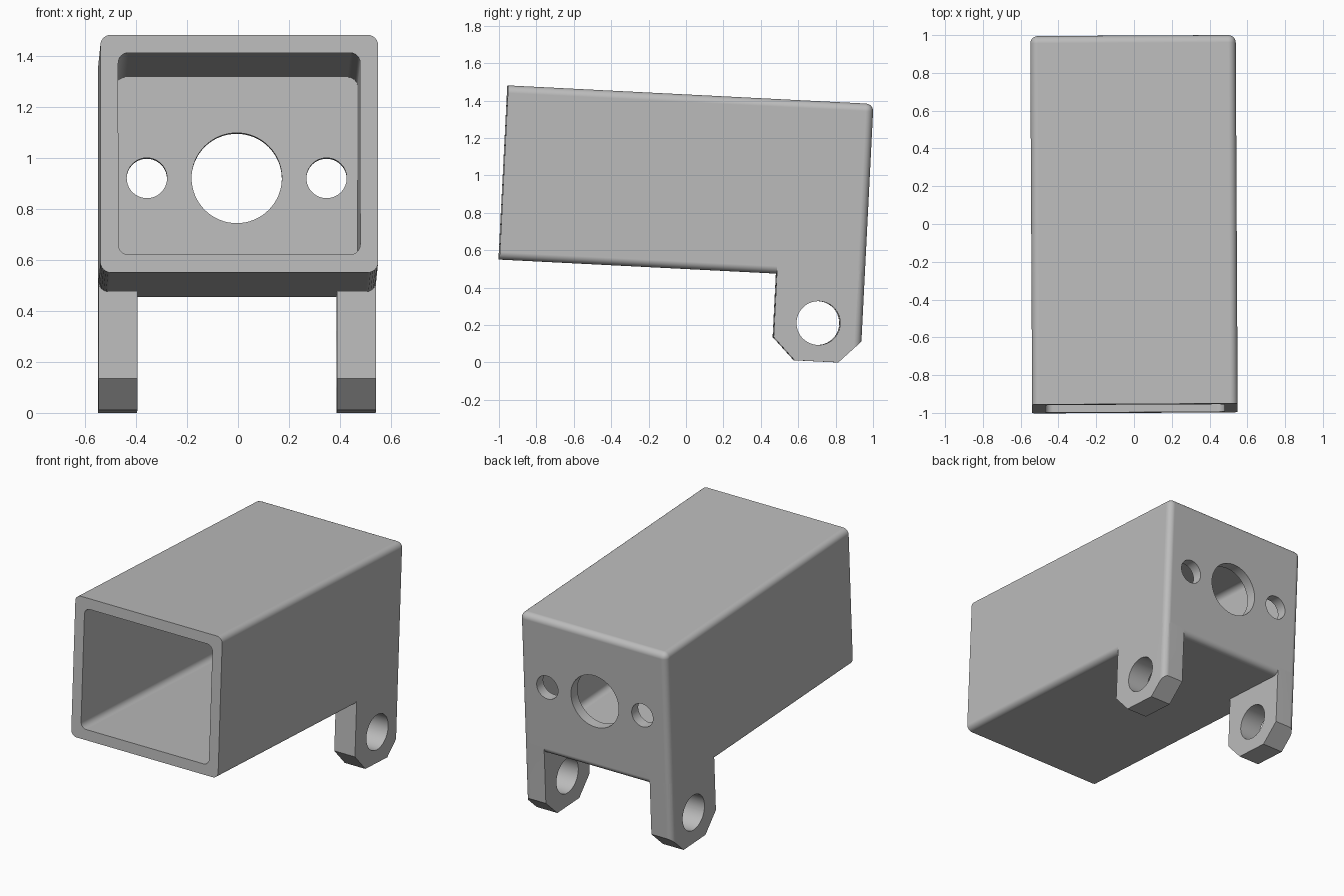
import bpy, bmesh, math
from mathutils import Matrix, Vector

cube = bpy.data.objects.get("Cube")
if cube:
    bpy.data.objects.remove(cube, do_unlink=True)

HALF_W, LENGTH, HEIGHT = 0.544, 1.955, 0.932
WALL, FILLET, LEG_T = 0.07, 0.04, 0.153
LEG_Y, MID_Z = 1.72, HEIGHT / 2

grey = bpy.data.materials.new("plain_grey")
grey.use_nodes = True
colour = (0.5, 0.5, 0.5, 1)
grey.diffuse_color = colour
grey.node_tree.nodes["Principled BSDF"].inputs["Base Color"].default_value = colour


def finish(name, bm):
    bmesh.ops.recalc_face_normals(bm, faces=bm.faces)
    mesh = bpy.data.meshes.new(name)
    bm.to_mesh(mesh)
    bm.free()
    mesh.materials.append(grey)
    ob = bpy.data.objects.new(name, mesh)
    bpy.context.collection.objects.link(ob)
    return ob


def bevel(bm, rule):
    edges = [e for e in bm.edges if rule(*[v.co for v in e.verts])]
    bmesh.ops.bevel(bm, geom=edges, offset=FILLET, segments=6, profile=0.5, affect='EDGES')


def rounded_box(name, lo, hi, rule):
    bm = bmesh.new()
    lo, hi = Vector(lo), Vector(hi)
    size = hi - lo
    bmesh.ops.create_cube(bm, size=1, matrix=Matrix.Translation((lo + hi) / 2) @ Matrix.Diagonal((*size, 1)))
    bevel(bm, rule)
    return finish(name, bm)


def cylinder(name, centre, radius, depth, axis):
    bm = bmesh.new()
    turn = Matrix.Rotation(math.pi / 2, 4, axis)
    bmesh.ops.create_cone(bm, cap_ends=True, segments=64, radius1=radius, radius2=radius,
                          depth=depth, matrix=Matrix.Translation(centre) @ turn)
    return finish(name, bm)


def leg(name, side):
    # Chamfered side profile, extruded across the leg thickness
    h, c, low, top = 0.235, 0.118, -0.458, 0.055
    profile = [(-h, top), (-h, low + c), (-h + c, low), (h - c, low), (h, low + c), (h, top)]
    bm = bmesh.new()
    face = bm.faces.new([bm.verts.new((side * HALF_W, LEG_Y + y, z)) for y, z in profile])
    ext = bmesh.ops.extrude_face_region(bm, geom=[face])
    moved = [g for g in ext["geom"] if isinstance(g, bmesh.types.BMVert)]
    bmesh.ops.translate(bm, verts=moved, vec=(-side * LEG_T, 0, 0))
    # Round the outer rear upright edge
    bevel(bm, lambda a, b: min(a.y, b.y) > LEG_Y + h - 0.001
          and min(a.x * side, b.x * side) > HALF_W - 0.001)
    return finish(name, bm)


# Box housing: rounded everywhere but the open front rim
housing = rounded_box("housing", (-HALF_W, 0, 0), (HALF_W, LENGTH, HEIGHT),
                      lambda a, b: max(a.y, b.y) > 0.01)

# Mounting legs, the cavity and the round holes
parts = [(leg("right_leg", -1), 'UNION'), (leg("left_leg", 1), 'UNION')]
parts.append((rounded_box("cavity_cutter", (WALL - HALF_W, -0.2, WALL),
                          (HALF_W - WALL, LENGTH - WALL, HEIGHT - WALL),
                          lambda a, b: abs(a.y - b.y) > 0.1), 'DIFFERENCE'))
for x, r in ((0, 0.177), (-0.352, 0.079), (0.352, 0.079)):
    parts.append((cylinder("rear_hole_cutter", (x, LENGTH, MID_Z), r, 0.4, 'X'), 'DIFFERENCE'))
parts.append((cylinder("pin_hole_cutter", (0, LEG_Y, -0.253), 0.117, 2, 'Y'), 'DIFFERENCE'))

for part, operation in parts:
    part.hide_render = True
    mod = housing.modifiers.new(part.name, 'BOOLEAN')
    mod.object, mod.operation, mod.solver = part, operation, 'EXACT'

# Bake the booleans and remove the helpers
bpy.context.view_layer.update()
baked = bpy.data.meshes.new_from_object(housing.evaluated_get(bpy.context.evaluated_depsgraph_get()))
housing.modifiers.clear()
housing.data = baked
for part, _ in parts:
    bpy.data.objects.remove(part, do_unlink=True)

# Smooth fillets, flat walls
bpy.ops.object.select_all(action='DESELECT')
housing.select_set(True)
bpy.context.view_layer.objects.active = housing
bpy.ops.object.shade_smooth_by_angle(angle=math.radians(30))
normals = housing.modifiers.new("flat_walls", 'WEIGHTED_NORMAL')
normals.keep_sharp = True

# The whole bracket sits slightly nose-up
housing.matrix_world = (Matrix.Translation((0.005, -1, 0.55))
                        @ Matrix.Rotation(math.radians(0.3), 4, 'Z')
                        @ Matrix.Rotation(math.radians(-2.9), 4, 'X'))
